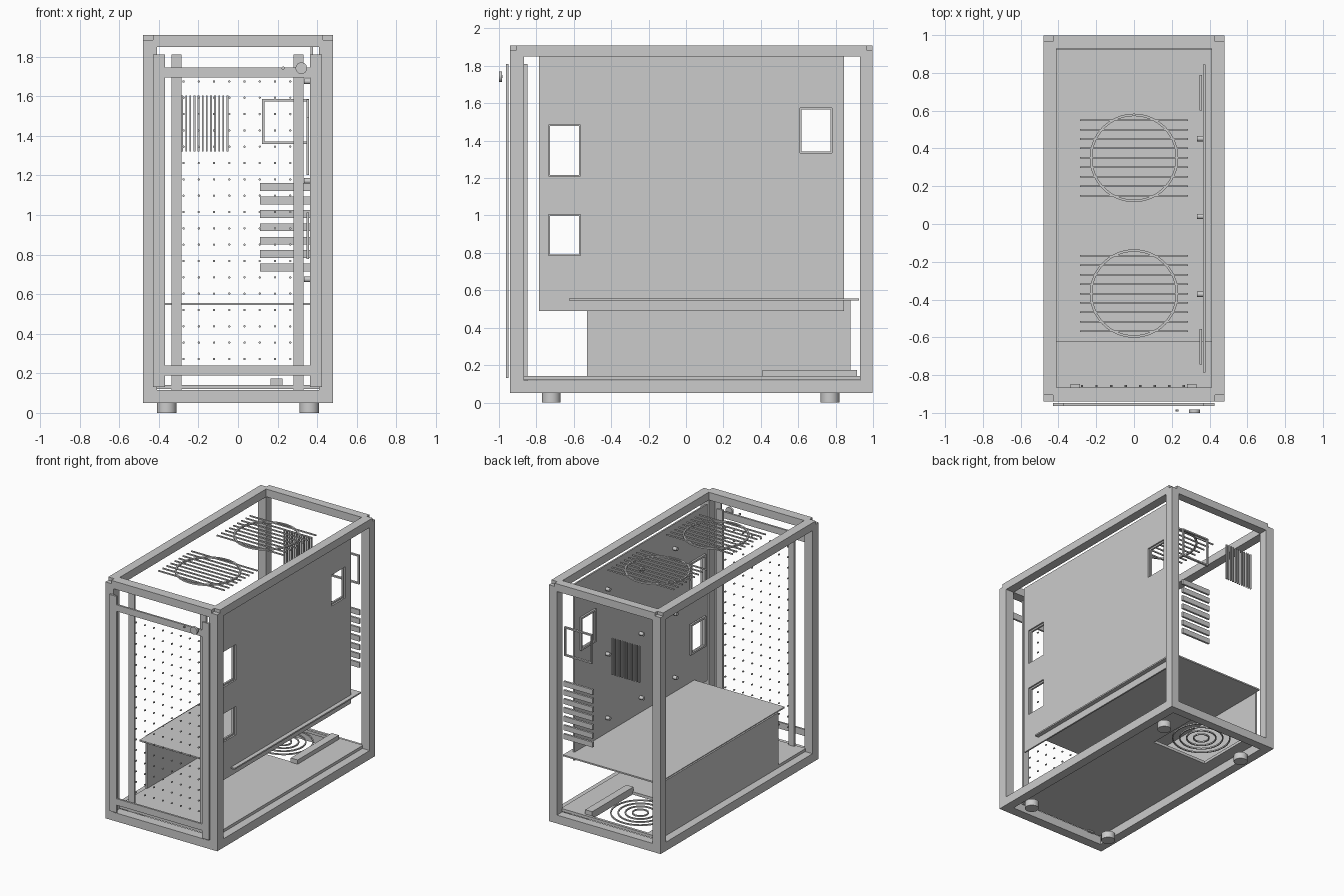
import bpy, bmesh, math
from mathutils import Matrix

if "Cube" in bpy.data.objects:
    bpy.data.objects.remove(bpy.data.objects["Cube"])

mat = bpy.data.materials.new("light_grey")
mat.diffuse_color = (0.6, 0.6, 0.6, 1)
mat.use_nodes = True
mat.node_tree.nodes["Principled BSDF"].inputs["Base Color"].default_value = mat.diffuse_color


def finish(name, bm, smooth=False):
    bmesh.ops.recalc_face_normals(bm, faces=bm.faces)
    me = bpy.data.meshes.new(name)
    bm.to_mesh(me)
    bm.free()
    me.materials.append(mat)
    ob = bpy.data.objects.new(name, me)
    bpy.context.collection.objects.link(ob)
    if smooth:
        bpy.ops.object.select_all(action='DESELECT')
        ob.select_set(True)
        bpy.context.view_layer.objects.active = ob
        bpy.ops.object.shade_smooth_by_angle()
    return ob


def add_box(bm, x, y, z):
    c = [(a + b) / 2 for a, b in (x, y, z)]
    s = [b - a for a, b in (x, y, z)]
    bmesh.ops.create_cube(bm, size=1, matrix=Matrix.Translation(c) @ Matrix.Diagonal((*s, 1)))


def boxes(name, items):
    bm = bmesh.new()
    for x, y, z in items:
        add_box(bm, x, y, z)
    return finish(name, bm)


def rods(name, centres, r, depth, axis='Z', seg=24):
    rot = {'X': Matrix.Rotation(math.pi / 2, 4, 'Y'),
           'Y': Matrix.Rotation(math.pi / 2, 4, 'X'), 'Z': Matrix()}[axis]
    bm = bmesh.new()
    for c in centres:
        bmesh.ops.create_cone(bm, cap_ends=True, segments=seg, radius1=r, radius2=r,
                              depth=depth, matrix=Matrix.Translation(c) @ rot)
    return finish(name, bm, True)


def rings(name, items, width, height, seg=64):
    """Flat rings with a rectangular section: (centre, outer radius)."""
    bm = bmesh.new()
    for (cx, cy, cz), r in items:
        loops = []
        for i in range(seg):
            a = 2 * math.pi * i / seg
            loops.append([bm.verts.new((cx + q * math.cos(a), cy + q * math.sin(a), cz + h))
                          for q, h in ((r, 0), (r, height), (r - width, height), (r - width, 0))])
        for i in range(seg):
            A, B = loops[i], loops[(i + 1) % seg]
            for k in range(4):
                m = (k + 1) % 4
                bm.faces.new((A[k], B[k], B[m], A[m]))
    return finish(name, bm, True)


def window_frame(u, v, t):
    """Four (u, v) bars around an opening, t wide."""
    (a, b), (c, d) = u, v
    return [((a, a + t), (c, d)), ((b - t, b), (c, d)),
            ((a + t, b - t), (c, c + t)), ((a + t, b - t), (d - t, d))]


def grid_plate(us, vs, holes):
    """Cells of a plate split at us and vs, leaving out the holes."""
    out = []
    for u in zip(us, us[1:]):
        for v in zip(vs, vs[1:]):
            mu, mv = sum(u) / 2, sum(v) / 2
            if not any(a < mu < b and c < mv < d for (a, b), (c, d) in holes):
                out.append((u, v))
    return out


L, R = (-0.48, -0.41), (0.41, 0.48)
F, B = (-0.94, -0.865), (0.93, 0.997)

# Outer frame: posts, cross rails and side rails with stepped top corners
boxes("corner_posts", [(x, y, (0.05, 1.885)) for x in (L, R) for y in (F, B)])
boxes("top_cross_rails", [((-0.43, 0.43), y, (1.85, 1.91)) for y in (F, B)])
boxes("top_side_rails", [(x, (-0.905, 0.965), (1.849, 1.91)) for x in (L, R)])
boxes("bottom_cross_rails", [((-0.45, 0.45), y, (0.05, 0.115)) for y in (F, B)])
boxes("bottom_side_rails", [(x, (-0.9, 0.96), (0.05, 0.118)) for x in (L, R)])
rods("feet", [(x, y, 0.026) for x in (-0.36, 0.36) for y in (-0.72, 0.77)], 0.05, 0.052)

# Front panel frame, filter strips and perforation
boxes("front_panel_frame",
      [(x, (-0.963, -0.948), (0.13, 1.81)) for x in ((-0.43, -0.37), (0.365, 0.425))]
      + [((-0.37, 0.365), (-0.963, -0.948), z) for z in ((0.19, 0.24), (1.695, 1.745))])
boxes("filter_strips", [(x, (-0.865, -0.848), (0.11, 1.81))
                        for x in ((-0.335, -0.285), (0.28, 0.33))])
rods("perforation_dots", [(-0.275 + 0.077 * i, -0.858, 1.675 - 0.0825 * j)
                          for i in range(8) for j in range(18)], 0.006, 0.012, 'Y', 8)
rods("power_button", [(0.32, -0.992, 1.742)], 0.029, 0.018, 'Y')
rods("status_light", [(0.228, -0.987, 1.742)], 0.008, 0.01, 'Y', 12)

# Mounting tray with three cable openings, their rims and the standoffs
holes = [((-0.735, -0.565), (1.21, 1.485)), ((-0.735, -0.565), (0.785, 1.005)),
         ((0.61, 0.78), (1.335, 1.575))]
boxes("mounting_tray", [((0.366, 0.378), u, v) for u, v in grid_plate(
    (-0.785, -0.735, -0.565, 0.61, 0.78, 0.845),
    (0.49, 0.785, 1.005, 1.21, 1.335, 1.485, 1.575, 1.86), holes)])
boxes("cable_rims", [((0.346, 0.36), u, v) for (a, b), (c, d) in holes
                     for u, v in window_frame((a - 0.008, b + 0.008), (c - 0.008, d + 0.008), 0.015)])
rods("standoffs", [(0.35, y, z) for y in (0.452, 0.04, -0.372) for z in (1.675, 1.172, 0.675)],
     0.014, 0.032, 'X', 16)

# Lower chamber cover
boxes("chamber_top", [((-0.41, 0.41), (-0.625, 0.925), (0.545, 0.556))])
boxes("chamber_side", [((-0.422, -0.41), (-0.53, 0.88), (0.14, 0.55))])

# Floor with rear intake opening, guard and support rail
boxes("floor", [(u, v, (0.12, 0.142)) for u, v in grid_plate(
    (-0.42, -0.315, 0.165, 0.42), (-0.87, 0.42, 0.915, 0.935), [((-0.315, 0.165), (0.42, 0.915))])])
rings("intake_guard", [((-0.075, 0.667, 0.132), r) for r in (0.06, 0.11, 0.16, 0.212)], 0.009, 0.01)
boxes("support_rail", [((0.165, 0.225), (0.41, 0.915), (0.14, 0.175))])

# Rear slot covers, port frame and exhaust slats
boxes("slot_covers", [((0.112, 0.365), (0.968, 0.984), (1.122 - 0.068 * i, 1.162 - 0.068 * i))
                      for i in range(7)])
boxes("port_frame", [(u, (0.968, 0.984), v)
                     for u, v in window_frame((0.122, 0.36), (1.36, 1.585), 0.011)])
boxes("exhaust_slats", [((-0.287 + 0.0208 * i, -0.278 + 0.0208 * i), (0.97, 0.982), (1.32, 1.605))
                        for i in range(12)])

# Top fan rings and slats
fans = (0.35, -0.368)
rings("top_fan_rings", [((0, y, 1.872), 0.234) for y in fans], 0.013, 0.012)
boxes("top_fan_slats", [((-0.285, 0.285), (y + 0.05 * i - 0.004, y + 0.05 * i + 0.004), (1.876, 1.886))
                        for y in fans for i in range(-4, 5)])
